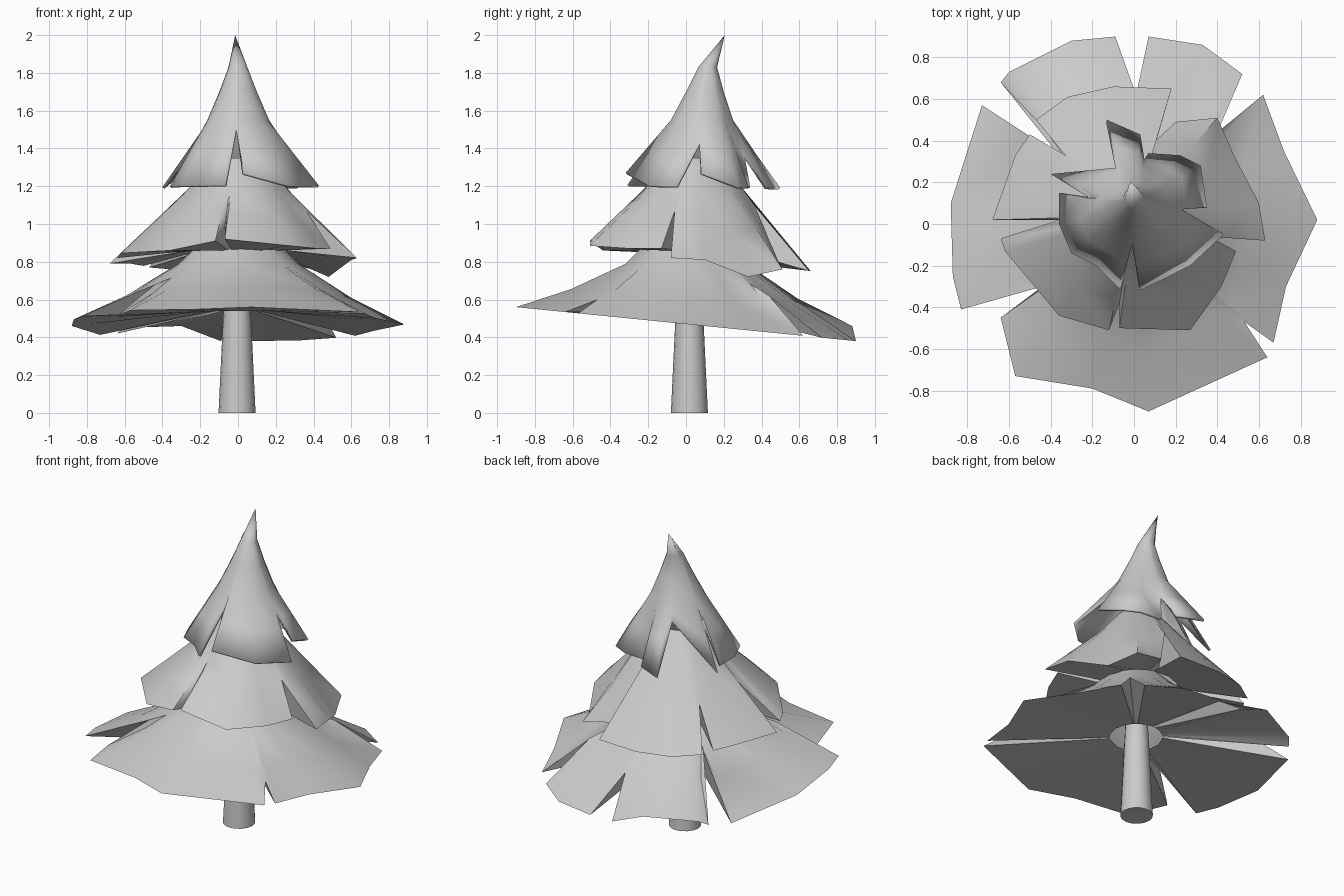
import bpy, bmesh, math


def finish(name, bm, thick=0.0):
    me = bpy.data.meshes.new(name)
    bm.to_mesh(me)
    bm.free()
    ob = bpy.data.objects.new(name, me)
    bpy.context.collection.objects.link(ob)
    bpy.ops.object.select_all(action='DESELECT')
    ob.select_set(True)
    bpy.context.view_layer.objects.active = ob
    bpy.ops.object.shade_smooth_by_angle(angle=math.radians(50))
    if thick:
        mod = ob.modifiers.new("thickness", 'SOLIDIFY')
        mod.thickness = thick
        mod.offset = -1
    return ob


def skirt(name, rings, outline, rim, tilt, sag=0.0, tip=None, under=None):
    """Ragged cone: rings (cx, cy, r, z) lofted down to a petal outline.
    Outline points are (x, y) on the rim, or (x, y, z) where z is special.
    under = (cx, cy, r, z) folds the underside back in to a ring."""
    bm = bmesh.new()
    cols = []
    for p in outline:
        end = (p[0], p[1], p[2] if len(p) == 3 else rim + tilt * p[1])

        def on_ring(ring):
            cx, cy, r, z = ring
            a = math.atan2(p[1] - cy, p[0] - cx)
            return (cx + r * math.cos(a), cy + r * math.sin(a), z)

        col = [on_ring(r) for r in rings]
        mid = [(u + v) / 2 for u, v in zip(col[-1], end)]
        mid[2] -= sag
        col += [mid, end]
        if under:
            col.append(on_ring(under))
        cols.append([bm.verts.new(c) for c in col])
    apex = bm.verts.new(tip) if tip else None
    for a, b in zip(cols, cols[1:] + cols[:1]):
        if apex:
            bm.faces.new((apex, a[0], b[0]))
        for k in range(len(a) - 1):
            bm.faces.new((a[k], a[k + 1], b[k + 1], b[k]))
    return finish(name, bm, 0.0 if under else 0.015)


# Trunk
bm = bmesh.new()
bmesh.ops.create_cone(bm, cap_ends=True, segments=16, radius1=0.098,
                      radius2=0.06, depth=0.8)
bmesh.ops.translate(bm, verts=bm.verts, vec=(-0.005, 0.018, 0.4))
finish("trunk", bm)

# Lower branches, drooping toward the back
skirt("lower_branches", [(0, 0, 0.14, 0.97), (0, 0, 0.32, 0.79)],
      [(0.67, -0.57), (0.73, -0.3), (0.88, 0.02), (0.72, 0.35), (0.62, 0.62),
       (0.40, 0.44, 0.62),
       (0.52, 0.72), (0.33, 0.86), (0.07, 0.9),
       (0.01, 0.62, 0.57),
       (-0.09, 0.9), (-0.3, 0.88, 0.46), (-0.6, 0.73, 0.45), (-0.64, 0.68, 0.42),
       (-0.36, 0.33, 0.69),
       (-0.73, 0.57), (-0.88, 0.1), (-0.87, -0.25), (-0.83, -0.41),
       (-0.44, -0.30, 0.68),
       (-0.64, -0.45), (-0.57, -0.73), (-0.2, -0.79), (0.07, -0.9),
       (0.64, -0.64),
       (0.53, -0.47, 0.6)],
      rim=0.47, tilt=-0.1, sag=0.02, under=(0, 0.02, 0.16, 0.54))

# Middle branches
skirt("middle_branches", [(0, 0.04, 0.13, 1.35), (0, 0.04, 0.27, 1.18)],
      [(0.63, -0.08, 0.82), (0.6, 0.1, 0.81), (0.48, 0.33, 0.72),
       (0.4, 0.51, 0.76), (0.2, 0.49, 0.8),
       (0.06, 0.36, 1.1),
       (0.18, 0.65), (-0.1, 0.66), (-0.32, 0.61), (-0.47, 0.5),
       (-0.33, 0.33, 1.0),
       (-0.5, 0.43), (-0.57, 0.33), (-0.68, 0.02, 0.79),
       (-0.36, 0.02, 1.07),
       (-0.64, -0.07, 0.82), (-0.62, -0.13), (-0.36, -0.44, 0.86),
       (-0.12, -0.51, 0.91),
       (-0.07, -0.38, 0.98),
       (-0.07, -0.5, 0.92), (0.27, -0.51, 0.885), (0.42, -0.3, 0.87),
       (0.49, -0.13, 0.87),
       (0.36, -0.06, 1.07)],
      rim=0.83, tilt=-0.12, under=(0, 0.03, 0.25, 0.86))

# Crown with a bent tip
skirt("crown", [(0, 0.115, 0.05, 1.83), (0, 0.10, 0.10, 1.7),
                (0, 0.085, 0.165, 1.55)],
      [(0.35, 0.08, 1.27), (0.32, 0.28), (0.22, 0.33), (0.07, 0.34),
       (0.05, 0.31, 1.36),
       (0.03, 0.43), (-0.13, 0.5),
       (-0.09, 0.27, 1.46),
       (-0.4, 0.24),
       (-0.22, 0.13, 1.42),
       (-0.36, 0.15), (-0.36, 0.0), (-0.3, -0.14), (-0.18, -0.2),
       (-0.07, -0.31),
       (-0.01, -0.1, 1.5),
       (0.03, -0.32, 1.27), (0.27, -0.2), (0.43, -0.05),
       (0.23, 0.07, 1.43)],
      rim=1.2, tilt=-0.02, tip=(-0.015, 0.205, 2.0))
